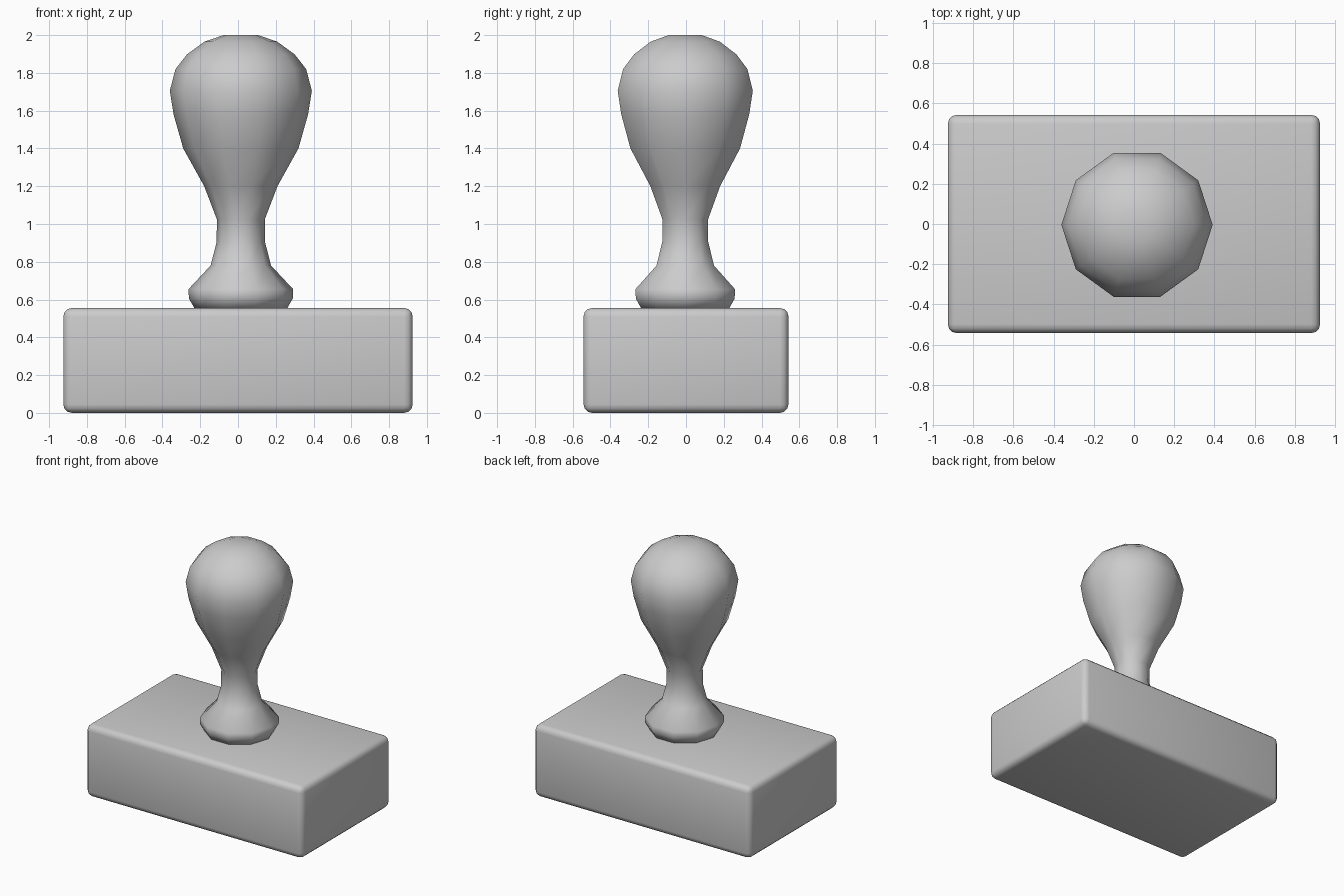
import bpy, bmesh
from math import cos, sin, pi, radians

if "Cube" in bpy.data.objects:
    bpy.data.objects.remove(bpy.data.objects["Cube"])

def add_object(name, bm, angle):
    bmesh.ops.recalc_face_normals(bm, faces=bm.faces)
    mesh = bpy.data.meshes.new(name)
    bm.to_mesh(mesh)
    bm.free()
    obj = bpy.data.objects.new(name, mesh)
    bpy.context.collection.objects.link(obj)
    bpy.ops.object.select_all(action='DESELECT')
    obj.select_set(True)
    bpy.context.view_layer.objects.active = obj
    bpy.ops.object.shade_smooth_by_angle(angle=radians(angle))
    return obj

# Stamp block with softly rounded edges
bm = bmesh.new()
bmesh.ops.create_cube(bm, size=1)
bmesh.ops.scale(bm, vec=(1.85, 1.085, 0.555), verts=bm.verts)
bmesh.ops.translate(bm, vec=(0, 0, 0.2775), verts=bm.verts)
bmesh.ops.bevel(bm, geom=bm.edges[:], offset=0.045, segments=3,
                profile=0.5, affect='EDGES')
add_object("stamp_block", bm, 60)

# Turned handle: ten-sided lathe of (radius, height)
profile = [(0.243, 0.55), (0.275, 0.605), (0.277, 0.655), (0.16, 0.78),
           (0.128, 0.905), (0.127, 1.025), (0.194, 1.20), (0.305, 1.40),
           (0.356, 1.58), (0.376, 1.705), (0.346, 1.82), (0.285, 1.898),
           (0.193, 1.965), (0.092, 2.0)]
SIDES, CX, CY = 10, 0.015, -0.004
bm = bmesh.new()
rings = [[bm.verts.new((CX + r * cos(2 * pi * i / SIDES),
                        CY + r * sin(2 * pi * i / SIDES), z))
          for i in range(SIDES)] for r, z in profile]
for low, high in zip(rings, rings[1:]):
    for i in range(SIDES):
        j = (i + 1) % SIDES
        bm.faces.new((low[i], low[j], high[j], high[i]))
bm.faces.new(rings[0][::-1])
bm.faces.new(rings[-1])
add_object("handle", bm, 80)
